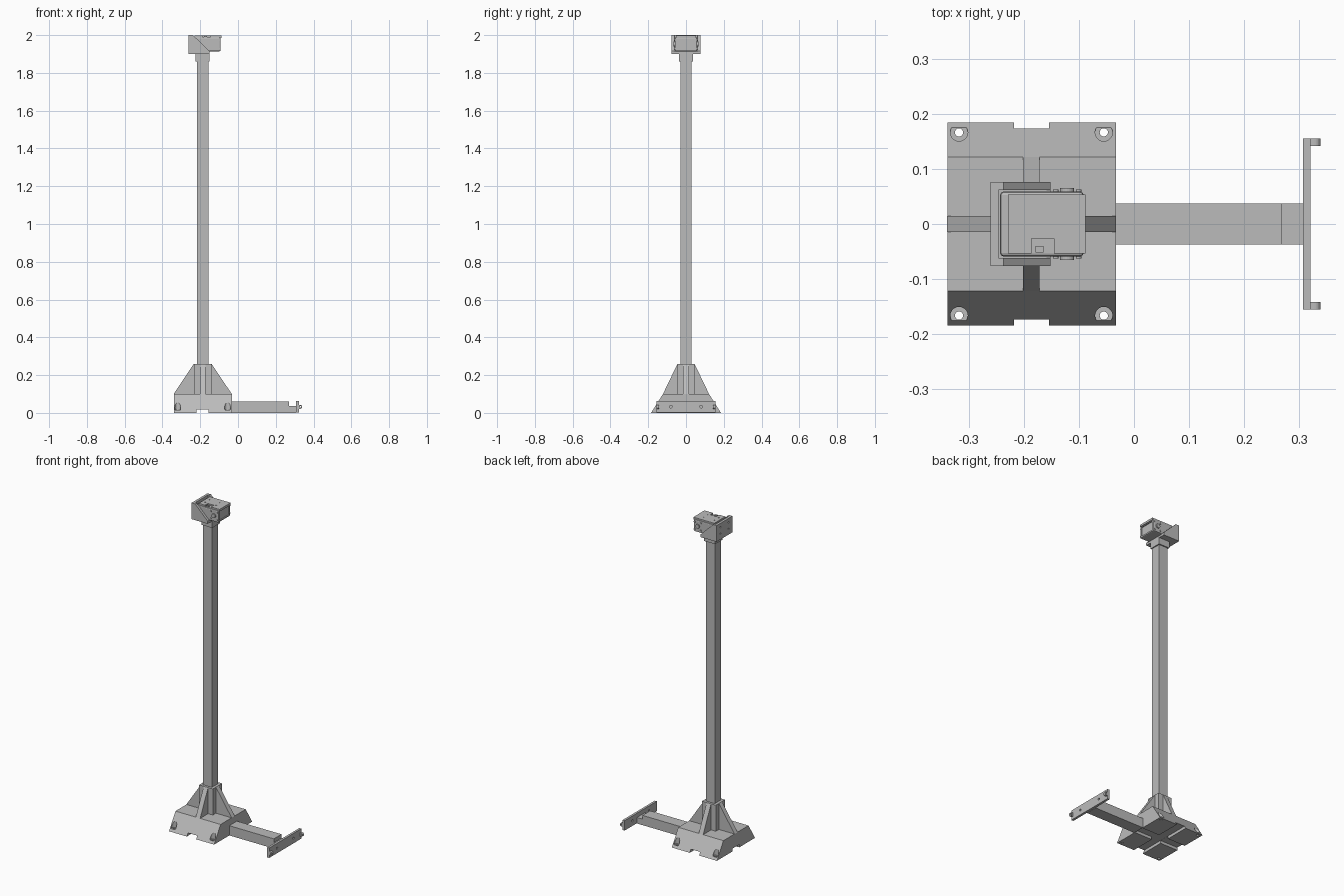
import bpy
import bmesh
import math
from mathutils import Matrix, Vector

if "Cube" in bpy.data.objects:
    bpy.data.objects.remove(bpy.data.objects["Cube"], do_unlink=True)

grey = bpy.data.materials.new("light_grey")
grey.use_nodes = True
colour = (0.5, 0.5, 0.5, 1)
grey.diffuse_color = colour
grey.node_tree.nodes["Principled BSDF"].inputs["Base Color"].default_value = colour

CX = -0.187  # post centre line


def finish(name, bm):
    bmesh.ops.recalc_face_normals(bm, faces=bm.faces)
    mesh = bpy.data.meshes.new(name)
    bm.to_mesh(mesh)
    bm.free()
    mesh.materials.append(grey)
    ob = bpy.data.objects.new(name, mesh)
    bpy.context.collection.objects.link(ob)
    return ob


def box(name, x, y, z):
    bm = bmesh.new()
    bmesh.ops.create_cube(bm, size=1)
    for v in bm.verts:
        v.co = Vector([(r[0] + r[1]) / 2 + c * (r[1] - r[0]) for c, r in zip(v.co, (x, y, z))])
    return finish(name, bm)


def cylinder(name, centre, radius, depth, axis="Z", sides=20):
    bm = bmesh.new()
    turn = {"X": Matrix.Rotation(math.pi / 2, 4, "Y"),
            "Y": Matrix.Rotation(math.pi / 2, 4, "X"), "Z": Matrix()}[axis]
    bmesh.ops.create_cone(bm, cap_ends=True, segments=sides, radius1=radius, radius2=radius,
                          depth=depth, matrix=Matrix.Translation(centre) @ turn)
    return finish(name, bm)


def prism(name, profile, axis, start, end):
    """Extrude a (horizontal, z) profile along the x or y axis."""
    bm = bmesh.new()
    place = (lambda h, z, t: (t, h, z)) if axis == "X" else (lambda h, z, t: (h, t, z))
    face = bm.faces.new([bm.verts.new(place(h, z, start)) for h, z in profile])
    new = bmesh.ops.extrude_face_region(bm, geom=[face])["geom"]
    shift = Vector(place(0, 0, end - start))
    bmesh.ops.translate(bm, vec=shift, verts=[g for g in new if isinstance(g, bmesh.types.BMVert)])
    return finish(name, bm)


def apply(ob, mod):
    bpy.context.view_layer.objects.active = ob
    bpy.ops.object.modifier_apply(modifier=mod.name)


def cut(ob, cutters):
    for c in cutters:
        mod = ob.modifiers.new("cut", "BOOLEAN")
        mod.operation, mod.solver, mod.object = "DIFFERENCE", "EXACT", c
        apply(ob, mod)
        bpy.data.objects.remove(c, do_unlink=True)


def bevel(ob, width, segments=2):
    mod = ob.modifiers.new("bevel", "BEVEL")
    mod.width, mod.segments = width, segments
    apply(ob, mod)


# Base block with sloped front and back
base = prism("base_block", [(-0.185, 0), (0.185, 0), (0.122, 0.1), (-0.122, 0.1)],
             "X", -0.34, -0.033)
cutters = [box("channel", (CX - 0.032, CX + 0.032), (-0.3, 0.3), (-0.1, 0.018)),
           box("channel", (-0.5, 0.2), (-0.032, 0.032), (-0.1, 0.0175))]
for sx in (-1, 1):
    for sy in (-1, 1):
        px, py = CX + sx * 0.132, sy * 0.167
        cutters.append(cylinder("counterbore", (px, py, 0.115), 0.016, 0.2))
        cutters.append(cylinder("bolt_hole", (px, py, 0), 0.0075, 0.2))
cut(base, cutters)

# Post socket with four gussets
box("post_socket", (CX - 0.047, CX + 0.047), (-0.045, 0.045), (0.1, 0.26))
for s, side in ((-1, "right"), (1, "left")):
    prism("gusset_" + side, [(CX + s * 0.02, 0.1), (CX + s * 0.154, 0.1),
                             (CX + s * 0.047, 0.26), (CX + s * 0.02, 0.26)], "Y", -0.015, 0.015)
for s, side in ((-1, "front"), (1, "back")):
    prism("gusset_" + side, [(s * 0.02, 0.1), (s * 0.122, 0.1), (s * 0.045, 0.26),
                             (s * 0.02, 0.26)], "X", CX - 0.015, CX + 0.015)

# Post and top collar
box("post", (CX - 0.03, CX + 0.03), (-0.03, 0.03), (0.2, 1.9))
box("post_collar", (CX - 0.037, CX + 0.037), (-0.037, 0.037), (1.86, 1.905))

# Stepped arm with cross bar and end lugs
prism("arm", [(-0.033, 0), (0.308, 0), (0.308, 0.037), (0.27, 0.037), (0.27, 0.06),
              (-0.033, 0.06)], "Y", -0.037, 0.037)
bar = box("cross_bar", (0.308, 0.322), (-0.156, 0.156), (0.002, 0.063))
cut(bar, [cylinder("bar_hole", (0.315, s * 0.08, 0.033), 0.007, 0.1, "X") for s in (-1, 1)])
for s, side in ((-1, "front"), (1, "back")):
    box("lug_" + side, (0.32, 0.329), (s * 0.149 - 0.007, s * 0.149 + 0.007), (0.021, 0.043))
    eye = cylinder("lug_eye_" + side, (0.329, s * 0.149, 0.032), 0.011, 0.014, "Y")
    cut(eye, [cylinder("pin_hole", (0.331, s * 0.149, 0.032), 0.004, 0.1, "Y")])

# Head bracket: floor, rear wall, triangular cheeks
box("bracket_floor", (-0.262, -0.152), (-0.077, 0.077), (1.9, 1.912))
wall = box("bracket_wall", (-0.262, -0.247), (-0.077, 0.077), (1.912, 2.0))
cut(wall, [cylinder("wall_hole", (-0.25, y, z), 0.005, 0.1, "X", 12)
           for y in (-0.04, 0.04) for z in (1.935, 1.975)])
for s, side in ((-1, "front"), (1, "back")):
    prism("bracket_cheek_" + side, [(-0.247, 1.912), (-0.152, 1.912), (-0.152, 1.916),
                                    (-0.238, 2.0), (-0.247, 2.0)], "Y", s * 0.062, s * 0.077)

# Head housing with recessed end and lid
housing = box("head_housing", (-0.244, -0.092), (-0.059, 0.059), (1.914, 1.988))
bevel(housing, 0.006)
cut(housing, [box("end_recess", (-0.098, 0), (-0.046, 0.046), (1.924, 1.98))])
lid = box("head_lid", (-0.23, -0.088), (-0.054, 0.054), (1.984, 1.997))
cut(lid, [box("lid_notch", (-0.187, -0.146), (-0.08, -0.026), (1.989, 2.1))])
box("notch_latch", (-0.18, -0.165), (-0.052, -0.04), (1.985, 1.995))
for x in (-0.208, -0.134):
    for y in (-0.02, 0.02):
        cylinder("lid_screw", (x, y, 1.997), 0.004, 0.004, "Z", 12)

# Side caps with screws on the housing
for s, side in ((-1, "front"), (1, "back")):
    cylinder("side_cap_" + side, (-0.122, s * 0.061, 1.952), 0.013, 0.01, "Y")
    for dx in (-0.021, 0.021):
        for dz in (-0.023, 0.023):
            cylinder("cap_screw", (-0.122 + dx, s * 0.06, 1.952 + dz), 0.005, 0.006, "Y", 12)
